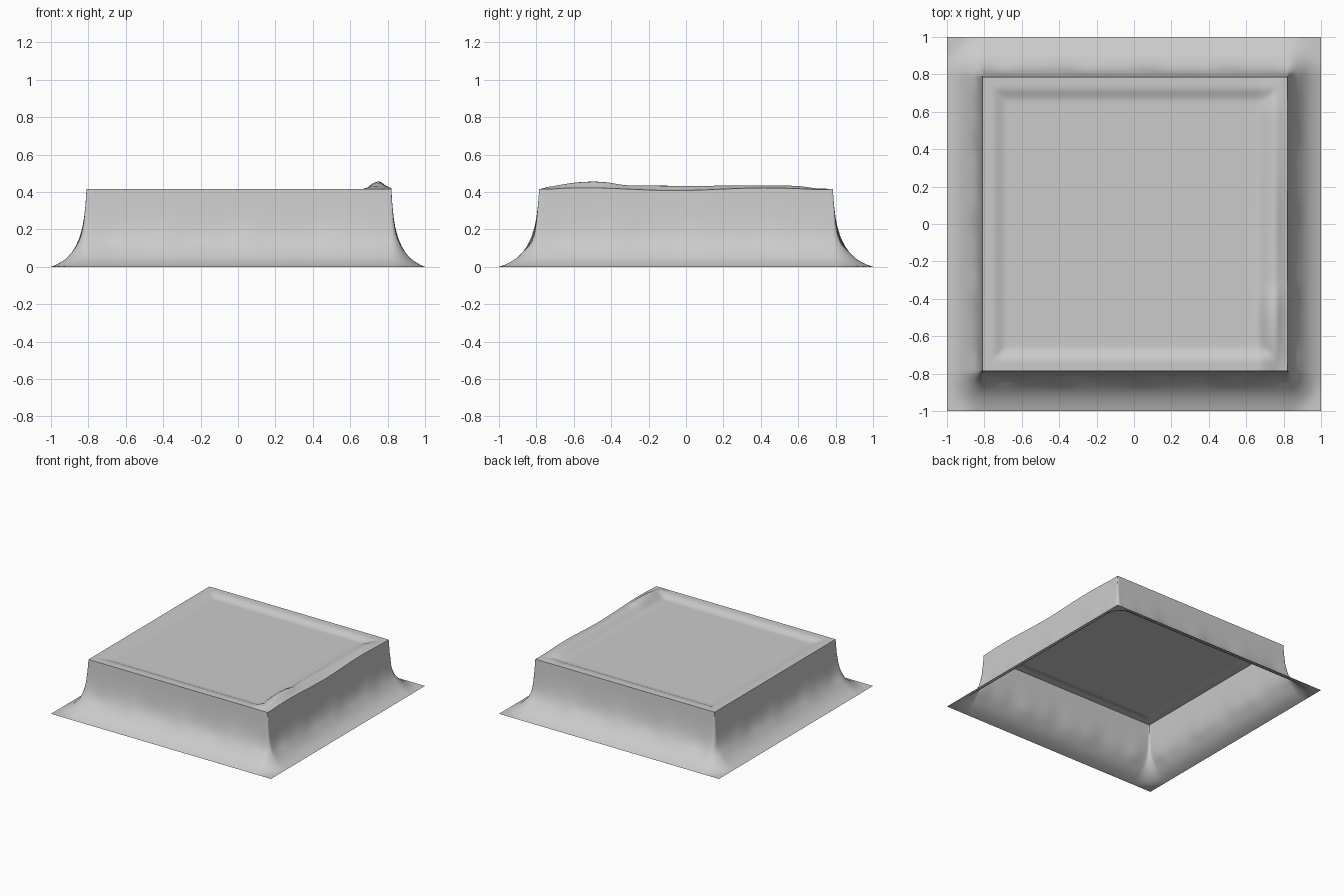
import bpy, bmesh, math

if "Cube" in bpy.data.objects:
    bpy.data.objects.remove(bpy.data.objects["Cube"])

# Plateau rectangle and slope profile (fraction of skirt width, height)
X0, X1, Y0, Y1 = -0.81, 0.82, -0.785, 0.785
PROFILE = [(0, 0.415), (0.03, 0.33), (0.07, 0.25), (0.12, 0.19), (0.2, 0.14),
           (0.34, 0.093), (0.56, 0.046), (0.8, 0.015), (1, 0)]
RIDGE = [(-0.785, 0.0), (-0.7, 0.022), (-0.6, 0.04), (-0.5, 0.046), (-0.42, 0.042),
         (-0.33, 0.026), (0.1, 0.024), (0.6, 0.021), (0.7, 0.006), (0.785, 0.0)]
STEPS = [0, 0.015, 0.03, 0.07, 0.12, 0.2, 0.3, 0.42, 0.56, 0.7, 0.85, 1]
INSET = [0.015, 0.03, 0.045, 0.06, 0.075, 0.09, 0.105, 0.12, 0.135, 0.15, 0.17]

grey = bpy.data.materials.new("plain grey")
grey.diffuse_color = (0.6, 0.6, 0.6, 1)
grey.use_nodes = True
grey.node_tree.nodes["Principled BSDF"].inputs["Base Color"].default_value = grey.diffuse_color


def lerp_table(table, t):
    for (a, za), (b, zb) in zip(table, table[1:]):
        if t <= b:
            return za + (zb - za) * max(0, t - a) / (b - a)
    return table[-1][1]


def smooth(a, b, t):
    t = min(1, max(0, (t - a) / (b - a)))
    return t * t * (3 - 2 * t)


def top_height(x, y):
    # Soft raised border around a shallow flat recess
    dx0, dx1, dy0, dy1 = x - X0, X1 - x, y - Y0, Y1 - y
    d = min(dx0, dx1, dy0, dy1)
    z = 0.415 - 0.022 * smooth(0.05, 0.13, d)
    # Taller swelling inside the right-hand edge
    z += lerp_table(RIDGE, y) * smooth(0, 0.08, dx1) * (1 - smooth(0.10, 0.17, dx1))
    # Gentle wave of the right-hand edge
    z += 0.007 * math.sin(y * 6.5 - 1.2) * (1 - smooth(0, 0.1, dx1)) * smooth(0, 0.15, min(dy0, dy1))
    return z


def skirt_height(x, y):
    tx = max(0, (x - X1) / (1 - X1), (X0 - x) / (1 + X0))
    ty = max(0, (y - Y1) / (1 - Y1), (Y0 - y) / (1 + Y0))
    t = math.hypot(tx, ty)
    if t < 1e-6:
        return top_height(x, y)
    z = lerp_table(PROFILE, min(t, 1))
    # Uneven buildup where the skirt meets the walls
    s = x if ty > tx else y
    wobble = math.sin(s * 13 + 1) + 0.6 * math.sin(s * 29)
    return z + 0.012 * wobble * smooth(0.03, 0.1, t) * (1 - smooth(0.12, 0.4, t))


def axis(lo, hi, outer):
    inner_lo = [lo + d for d in INSET]
    inner_hi = [hi - d for d in reversed(INSET)]
    n = 30
    mid = [inner_lo[-1] + (inner_hi[0] - inner_lo[-1]) * i / n for i in range(1, n)]
    vals = [lo] + inner_lo + mid + inner_hi + [hi]
    if outer:
        vals = [lo - t * (1 + lo) for t in reversed(STEPS[1:])] + vals
        vals += [hi + t * (1 - hi) for t in STEPS[1:]]
    return vals


def height_sheet(name, xs, ys, height, keep):
    bm = bmesh.new()
    grid = [[bm.verts.new((x, y, height(x, y))) for y in ys] for x in xs]
    for i in range(len(xs) - 1):
        for j in range(len(ys) - 1):
            if keep((xs[i] + xs[i + 1]) / 2, (ys[j] + ys[j + 1]) / 2):
                bm.faces.new((grid[i][j], grid[i + 1][j], grid[i + 1][j + 1], grid[i][j + 1]))
    bmesh.ops.delete(bm, geom=[v for v in bm.verts if not v.link_faces], context='VERTS')
    mesh = bpy.data.meshes.new(name)
    bm.to_mesh(mesh)
    bm.free()
    mesh.materials.append(grey)
    obj = bpy.data.objects.new(name, mesh)
    bpy.context.collection.objects.link(obj)
    bpy.ops.object.select_all(action='DESELECT')
    obj.select_set(True)
    bpy.context.view_layer.objects.active = obj
    bpy.ops.object.shade_smooth_by_angle(angle=math.radians(40))


# Recessed top surface
height_sheet("top_panel", axis(X0, X1, False), axis(Y0, Y1, False), top_height,
             lambda x, y: True)
# Steep walls flaring into a thin open-bottomed square skirt
height_sheet("flared_skirt", axis(X0, X1, True), axis(Y0, Y1, True), skirt_height,
             lambda x, y: not (X0 < x < X1 and Y0 < y < Y1))
